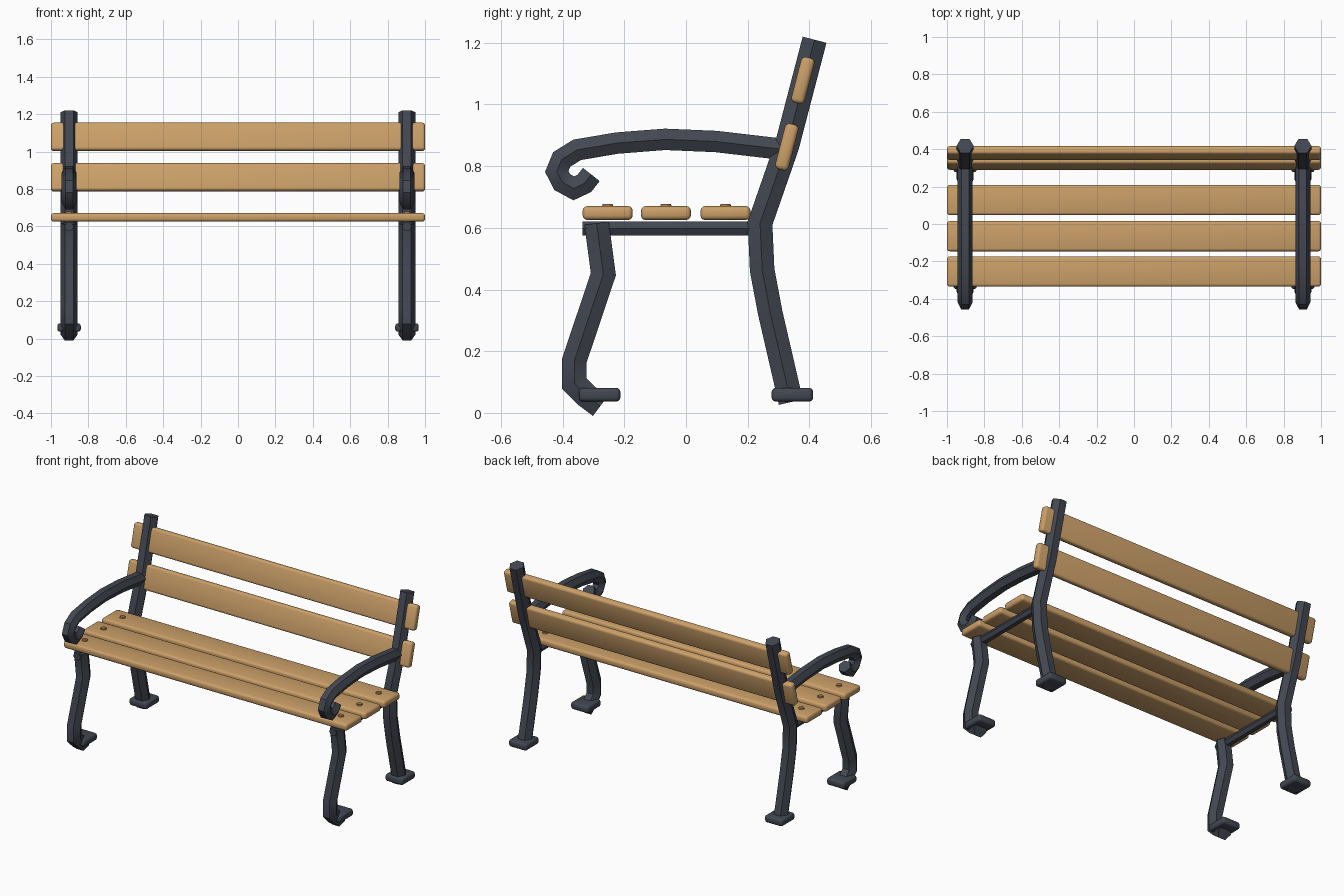
import bpy, bmesh, math
from mathutils import Vector, Matrix

if "Cube" in bpy.data.objects:
    bpy.data.objects.remove(bpy.data.objects["Cube"], do_unlink=True)


def material(name, color):
    m = bpy.data.materials.new(name)
    m.use_nodes = True
    m.diffuse_color = (*color, 1)
    m.node_tree.nodes["Principled BSDF"].inputs["Base Color"].default_value = (*color, 1)
    return m


WOOD = material("warm wood", (0.60, 0.35, 0.14))
IRON = material("dark iron", (0.055, 0.063, 0.082))
BOLT = material("brown bolt", (0.36, 0.19, 0.075))


def finish(name, bm, mat, angle):
    bmesh.ops.recalc_face_normals(bm, faces=bm.faces)
    mesh = bpy.data.meshes.new(name)
    bm.to_mesh(mesh)
    bm.free()
    mesh.materials.append(mat)
    ob = bpy.data.objects.new(name, mesh)
    bpy.context.collection.objects.link(ob)
    bpy.ops.object.select_all(action='DESELECT')
    ob.select_set(True)
    bpy.context.view_layer.objects.active = ob
    bpy.ops.object.shade_smooth_by_angle(angle=math.radians(angle))
    return ob


def rounded_box(name, center, size, mat, bevel, tilt=0):
    bm = bmesh.new()
    bmesh.ops.create_cube(bm, size=1)
    bmesh.ops.scale(bm, vec=size, verts=bm.verts)
    bmesh.ops.bevel(bm, geom=bm.edges[:], offset=bevel, segments=3,
                    profile=0.5, affect='EDGES')
    bmesh.ops.transform(bm, verts=bm.verts,
                        matrix=Matrix.Translation(center) @ Matrix.Rotation(tilt, 4, 'X'))
    return finish(name, bm, mat, 60)


def hex_bar(name, x, path, radius):
    """Sweep a hexagon along a (y, z) path with mitred corners."""
    pts = [Vector(p) for p in path]
    bm = bmesh.new()
    rings = []
    for i, p in enumerate(pts):
        before = (p - pts[i - 1]).normalized() if i else None
        after = (pts[i + 1] - p).normalized() if i < len(pts) - 1 else None
        before, after = before or after, after or before
        tangent = (before + after).normalized()
        normal = Vector((-tangent.y, tangent.x)) / tangent.dot(after)
        ring = []
        for k in range(6):
            a = k * math.pi / 3
            q = p + normal * radius * math.sin(a)
            ring.append(bm.verts.new((x + radius * math.cos(a), q.x, q.y)))
        rings.append(ring)
    for a, b in zip(rings, rings[1:]):
        for k in range(6):
            j = (k + 1) % 6
            bm.faces.new((a[k], a[j], b[j], b[k]))
    bm.faces.new(rings[0])
    bm.faces.new(rings[-1])
    return finish(name, bm, IRON, 35)


# Side profiles of the iron frame
POST = [(.417, 1.21), (.327, .865), (.24, .615), (.247, .463), (.273, .325), (.34, .035)]
FRONT_LEG = [(-.29, .615), (-.268, .45), (-.362, .17), (-.362, .095),
             (-.322, .055), (-.278, .022)]
ARM = [(.32, .854), (.097, .88), (-.068, .887), (-.223, .875), (-.353, .853),
       (-.403, .822), (-.419, .783), (-.401, .748), (-.364, .728),
       (-.33, .744), (-.307, .773)]
RAIL = [(-.335, .598), (.24, .598)]
SEAT_Y = (-.254, -.065, .128)

# Iron frame, feet and bolts on both sides
for side, x in (("left", .903), ("right", -.903)):
    hex_bar(side + "_back_post", x, POST, .046)
    hex_bar(side + "_front_leg", x, FRONT_LEG, .046)
    hex_bar(side + "_armrest", x, ARM, .04)
    hex_bar(side + "_seat_rail", x, RAIL, .026)
    for end, y in (("front", -.28), ("back", .345)):
        rounded_box(f"{side}_{end}_foot", (x, y, .059), (.125, .135, .045), IRON, .014)
    for i, y in enumerate(SEAT_Y):
        bm = bmesh.new()
        bmesh.ops.create_cone(bm, cap_ends=True, segments=10, radius1=.02,
                              radius2=.016, depth=.014,
                              matrix=Matrix.Translation((x, y, .671)))
        finish(f"{side}_bolt_{i + 1}", bm, BOLT, 30)

# Seat slats
for i, y in enumerate(SEAT_Y):
    rounded_box(f"seat_slat_{i + 1}", (0, y, .648), (2, .162, .045), WOOD, .015)

# Backrest slats, leaning with the posts
for name, y, z in (("lower", .327, .862), ("upper", .379, 1.078)):
    rounded_box(name + "_back_slat", (0, y, z), (2, .045, .153), WOOD, .015,
                tilt=-math.radians(14.5))
